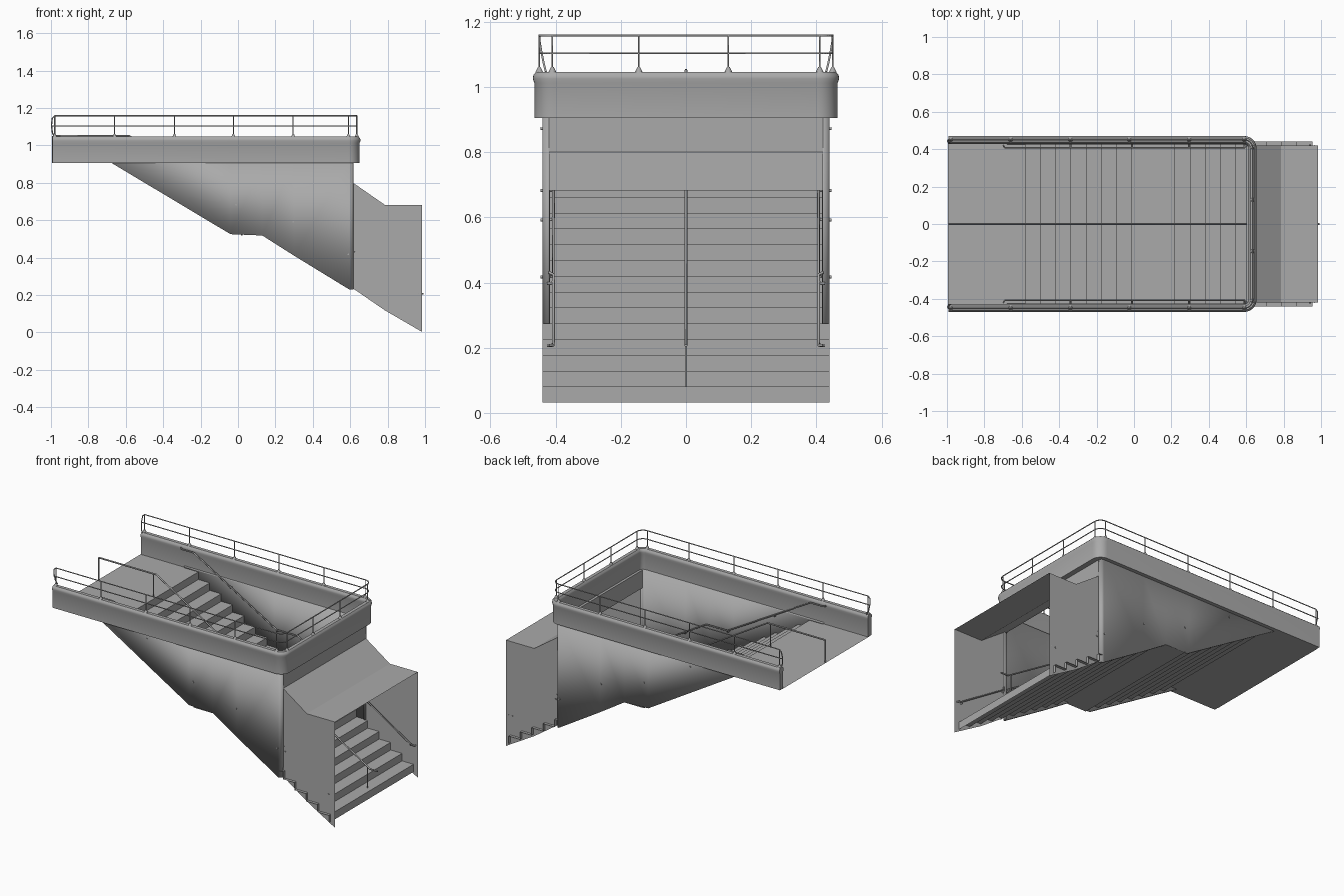
import bpy, bmesh, math
from mathutils import Vector

if "Cube" in bpy.data.objects:
    bpy.data.objects.remove(bpy.data.objects["Cube"], do_unlink=True)

grey = bpy.data.materials.new("concrete_grey")
grey.use_nodes = True
grey.diffuse_color = (0.4, 0.4, 0.4, 1)
grey.node_tree.nodes["Principled BSDF"].inputs["Base Color"].default_value = (0.4, 0.4, 0.4, 1)

RISE, TREAD = 0.0485, 0.0815
DECK, LANDING = 0.905, 0.517
COPING = 1.046


def finish(name, bm, smooth=True, recalc=False):
    if recalc:
        bmesh.ops.recalc_face_normals(bm, faces=bm.faces)
    me = bpy.data.meshes.new(name)
    bm.to_mesh(me)
    bm.free()
    ob = bpy.data.objects.new(name, me)
    bpy.context.collection.objects.link(ob)
    me.materials.append(grey)
    if smooth:
        bpy.ops.object.select_all(action='DESELECT')
        ob.select_set(True)
        bpy.context.view_layer.objects.active = ob
        bpy.ops.object.shade_smooth_by_angle(angle=math.radians(35))
    return ob


def mirror_y(ob):
    m = ob.modifiers.new("mirror", 'MIRROR')
    m.use_axis = (False, True, False)


def strip(name, lower, upper, smooth=True):
    """Sheet of quads between two matching rows of points."""
    bm = bmesh.new()
    a = [bm.verts.new(p) for p in lower]
    b = [bm.verts.new(p) for p in upper]
    for i in range(len(a) - 1):
        bm.faces.new((a[i], a[i + 1], b[i + 1], b[i]))
    return finish(name, bm, smooth)


def across(name, profile, half):
    """Side profile (x, z) stretched across the width."""
    return strip(name, [(x, -half, z) for x, z in profile],
                 [(x, half, z) for x, z in profile], False)


def corner(end, half, r, steps=8):
    """Rounded corner from the front side to the right end."""
    out = []
    for i in range(steps + 1):
        t = math.pi / 2 * i / steps
        out.append((end - r + r * math.sin(t), -half + r - r * math.cos(t)))
    return out


def u_path(start, off=0):
    half = [(start, -0.45 - off)] + corner(0.635 + off, 0.45 + off, 0.045 + off)
    return half + [(x, -y) for x, y in reversed(half)]


def tubes(name, paths, radius):
    cu = bpy.data.curves.new(name, 'CURVE')
    cu.dimensions = '3D'
    cu.bevel_depth = radius
    cu.bevel_resolution = 1
    cu.use_fill_caps = True
    for path in paths:
        s = cu.splines.new('POLY')
        s.points.add(len(path) - 1)
        for p, co in zip(s.points, path):
            p.co = (*co, 1)
    cu.materials.append(grey)
    ob = bpy.data.objects.new(name, cu)
    bpy.context.collection.objects.link(ob)
    return ob


def both(paths):
    return paths + [[(x, -y, z) for x, y, z in p] for p in paths]


# Deck, two flights and the landing as one folded sheet
steps = [(-0.995, DECK)]


def flight(x, z, count):
    for i in range(count):
        steps.append((x + i * TREAD, z - i * RISE))
        steps.append((x + i * TREAD, z - (i + 1) * RISE))


flight(-0.58, DECK, 8)
flight(0.22, LANDING, 10)
across("stairs", steps, 0.44)

# Side walls following the slope of the stairs, with rounded end corners
lower = [(-0.68, -0.441, 0.908), (-0.04, -0.441, 0.525), (0.13, -0.441, 0.518),
         (0.3, -0.441, 0.41)]
lower += [(x, y, 0.23) for x, y in corner(0.617, 0.441, 0.022)]
wall = strip("side_walls", lower, [(x, y, 0.915) for x, y, z in lower])
thick = wall.modifiers.new("thickness", 'SOLIDIFY')
thick.thickness = 0.016
thick.offset = -1
mirror_y(wall)

# End wall above the passage opening
bm = bmesh.new()
bmesh.ops.create_cube(bm, size=1)
for v in bm.verts:
    v.co = Vector((0.609, 0, 0.8575)) + Vector((v.co.x * 0.016, v.co.y * 0.84, v.co.z * 0.115))
finish("end_header", bm, False)

# Lower passage: sloping ceiling and two thin side walls
roof = [(0.615, 0.8), (0.785, 0.682), (0.985, 0.682)]
across("passage_ceiling", roof, 0.421)
floor = [(0.615, 0.235), (0.785, 0.118), (0.985, 0.002)]
mirror_y(strip("passage_walls", [(x, -0.421, z) for x, z in floor],
               [(x, -0.421, z) for x, z in roof], False))

# Parapet band with rounded coping, swept around three sides
profile = [(0.015, DECK), (0.015, 1.012), (0.02, 1.025), (0.018, 1.037), (0.01, COPING),
           (-0.012, COPING), (-0.02, 1.037), (-0.022, 1.025), (-0.018, 1.012), (-0.018, DECK)]
bm = bmesh.new()
rings = [[bm.verts.new((x, y, z)) for x, y in u_path(-0.993, off)] for off, z in profile]
for k, row in enumerate(rings):
    nxt = rings[(k + 1) % len(rings)]
    for i in range(len(row) - 1):
        bm.faces.new((row[i], row[i + 1], nxt[i + 1], nxt[i]))
for end in (0, -1):
    bm.faces.new([row[end] for row in rings])
finish("parapet_band", bm, True, True)

# Guard rail on the parapet, its free ends bent down to the coping
bend = [(-0.982, -0.43, COPING), (-0.993, -0.436, 1.07), (-0.997, -0.444, 1.11),
        (-0.993, -0.45, 1.145)]
top = [(x, y, 1.158) for x, y in u_path(-0.98)]
tubes("guard_top_rail", [bend + top + [(x, -y, z) for x, y, z in reversed(bend)]], 0.0035)
tubes("guard_middle_rail", [[(x, y, 1.103) for x, y in u_path(-0.996)]], 0.003)
spots = [(x, s * 0.45) for x in (-0.98, -0.66, -0.34, -0.025, 0.295, 0.59) for s in (-1, 1)]
spots += [(0.635, y) for y in (-0.41, -0.145, 0.13, 0.41)]
tubes("guard_posts", [[(x, y, COPING), (x, y, 1.158)] for x, y in spots], 0.003)

# Small conical feet under the guard posts
bm = bmesh.new()
for x, y in spots:
    res = bmesh.ops.create_cone(bm, cap_ends=True, segments=10, radius1=0.012,
                                radius2=0.004, depth=0.016)
    bmesh.ops.translate(bm, verts=res["verts"], vec=(x, y, COPING + 0.007))
finish("guard_post_feet", bm)

# Central handrail with posts
tubes("centre_handrail", [[(-0.99, 0, 1.05), (-0.58, 0, 1.05), (0.04, 0, 0.68),
                           (0.16, 0, 0.68), (0.94, 0, 0.207), (0.993, 0, 0.207)]], 0.005)
posts = [(-0.99, DECK, 1.05), (-0.6, DECK, 1.05), (0.02, LANDING, 0.69),
         (0.18, LANDING, 0.67), (0.56, LANDING - 5 * RISE, 0.437),
         (0.92, LANDING - 9 * RISE, 0.219)]
tubes("centre_posts", [[(x, 0, a), (x, 0, b)] for x, a, b in posts], 0.0035)

# Wall handrails on both sides, upper and lower runs
upper_run = [(-0.7, 0.422, 1.03), (-0.69, 0.407, 1.03), (-0.6, 0.407, 1.03), (-0.01, 0.407, 0.692),
             (0.14, 0.407, 0.692), (0.59, 0.407, 0.427), (0.6, 0.422, 0.421)]
lower_run = [(0.62, 0.42, 0.431), (0.63, 0.407, 0.425), (0.63, 0.407, 0.408),
             (0.94, 0.407, 0.215), (0.965, 0.407, 0.207), (0.97, 0.42, 0.207)]
tubes("wall_handrails", both([upper_run, lower_run]), 0.0045)

# Brackets fixing the wall handrails
brackets = [(-0.34, 0.872, 0.446), (-0.01, 0.682, 0.446), (0.295, 0.592, 0.446),
            (0.59, 0.417, 0.446), (0.63, 0.397, 0.426), (0.94, 0.206, 0.426)]
tubes("handrail_brackets", both([[(x, 0.407, z + 0.008), (x, 0.412, z), (x, y, z)]
                                 for x, z, y in brackets]), 0.005)
